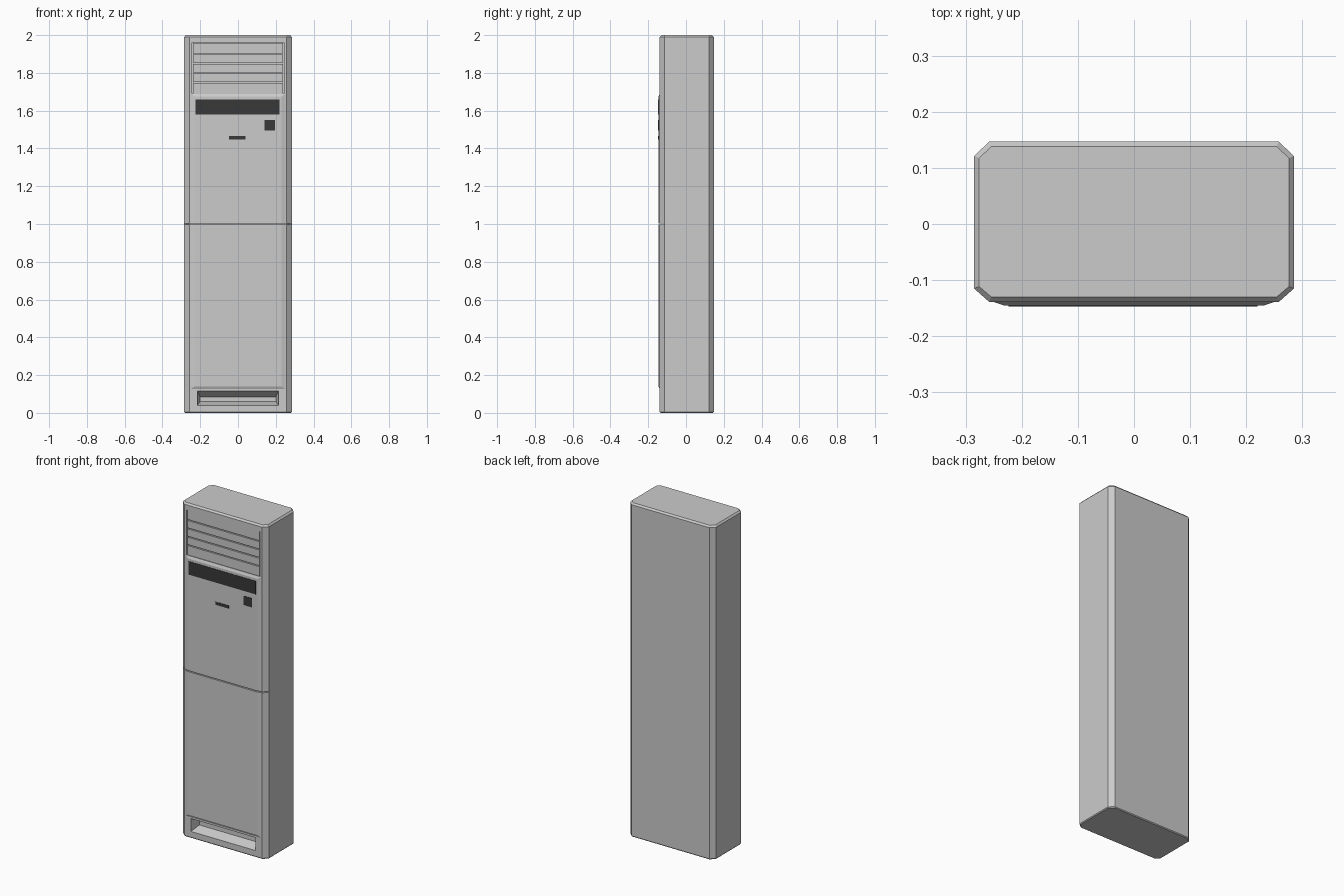
import bpy, bmesh

if "Cube" in bpy.data.objects:
    bpy.data.objects.remove(bpy.data.objects["Cube"])


def loft(name, rings, mat=None):
    """Closed solid skinned through rings with equal point counts."""
    bm = bmesh.new()
    vs = [[bm.verts.new(p) for p in r] for r in rings]
    n = len(vs[0])
    for a, b in zip(vs, vs[1:]):
        for i in range(n):
            j = (i + 1) % n
            bm.faces.new((a[i], a[j], b[j], b[i]))
    bm.faces.new(vs[0])
    bm.faces.new(vs[-1])
    bmesh.ops.recalc_face_normals(bm, faces=bm.faces)
    me = bpy.data.meshes.new(name)
    bm.to_mesh(me)
    bm.free()
    ob = bpy.data.objects.new(name, me)
    bpy.context.collection.objects.link(ob)
    if mat:
        me.materials.append(mat)
    return ob


def rect(x0, x1, z0, z1, y):
    return [(x0, y, z0), (x1, y, z0), (x1, y, z1), (x0, y, z1)]


def box(name, x0, x1, y0, y1, z0, z1, mat=None):
    return loft(name, [rect(x0, x1, z0, z1, y0), rect(x0, x1, z0, z1, y1)], mat)


def octagon(i, z):
    x, c, b, f = 0.285 - i, 0.258 - i * 0.4, 0.147 - i, -0.139 + i
    bc, fc = 0.121 - i * 0.4, -0.115 + i * 0.4
    half = [(c, f), (x, fc), (x, bc), (c, b)]
    return [(px, py, z) for px, py in half + [(-px, py) for px, py in half[::-1]]]


def cut(target, cutter):
    mod = target.modifiers.new("cut", "BOOLEAN")
    mod.operation = "DIFFERENCE"
    mod.solver = "EXACT"
    mod.object = cutter
    bpy.context.view_layer.objects.active = target
    bpy.ops.object.modifier_apply(modifier=mod.name)
    bpy.data.objects.remove(cutter)


dark = bpy.data.materials.new("dark_plastic")
dark.diffuse_color = (0.04, 0.04, 0.04, 1)
dark.use_nodes = True
dark.node_tree.nodes["Principled BSDF"].inputs["Base Color"].default_value = dark.diffuse_color

# Cabinet with chamfered corners and softened ends
cabinet = loft("cabinet", [octagon(0.004, 0), octagon(0, 0.005),
                           octagon(0, 1.99), octagon(0.009, 2.0)])

# Seam between upper and lower front covers, grille opening, lower pocket
cut(cabinet, box("seam_cutter", -0.4, 0.4, -0.3, -0.116, 0.997, 1.003))
cut(cabinet, box("grille_cutter", -0.243, 0.243, -0.3, -0.11, 1.69, 1.96))
cut(cabinet, loft("pocket_cutter", [rect(-0.215, 0.215, 0.04, 0.117, -0.16),
                                    rect(-0.215, 0.215, 0.04, 0.117, -0.138),
                                    rect(-0.2, 0.2, 0.06, 0.085, -0.08)]))

# Raised front panels with tapered edges
for name, zb0, zb1, zf0, zf1 in (("upper_panel", 1.003, 1.69, 1.003, 1.675),
                                 ("lower_panel", 0.125, 0.997, 0.14, 0.997)):
    loft(name, [rect(-0.252, 0.252, zb0, zb1, -0.1385),
                rect(-0.23, 0.23, zf0, zf1, -0.1455)])

# Grille louvres
edges = [1.688, 1.75, 1.80, 1.85, 1.90, 1.962]
for k, (a, b) in enumerate(zip(edges, edges[1:])):
    box(f"louvre_{k + 1}", -0.238, 0.238, -0.137, -0.105, a + 0.003, b - 0.003)

# Display strip, receiver window and plain trim bar
box("display_strip", -0.224, 0.22, -0.147, -0.142, 1.58, 1.66, dark)
box("receiver_window", 0.14, 0.195, -0.147, -0.142, 1.495, 1.55, dark)
box("trim_bar", -0.047, 0.041, -0.147, -0.142, 1.447, 1.465, dark)
